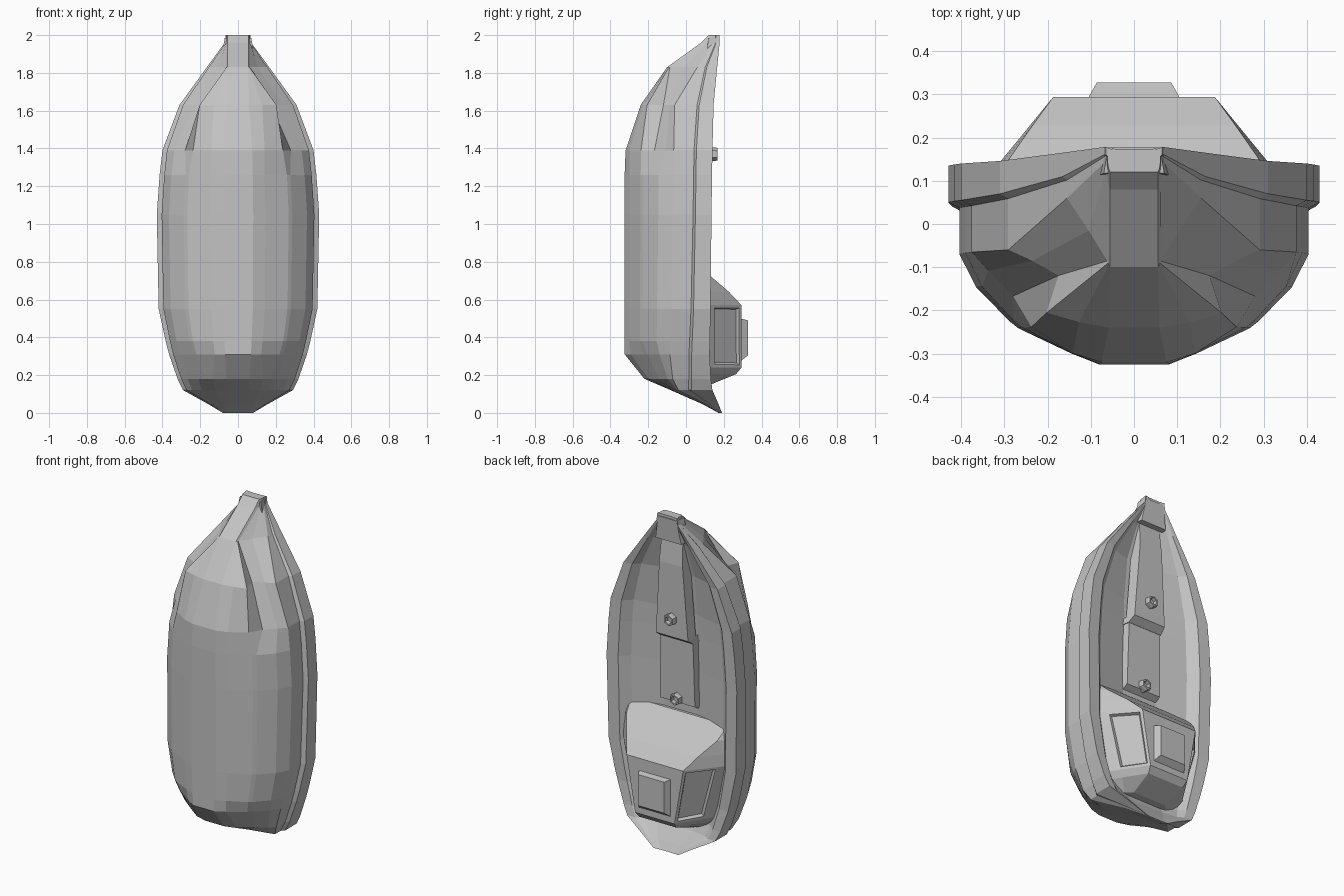
import bpy, bmesh, math

if "Cube" in bpy.data.objects:
    bpy.data.objects.remove(bpy.data.objects["Cube"])

grey = bpy.data.materials.new("plain_grey")
grey.use_nodes = True
grey.diffuse_color = (0.55, 0.55, 0.55, 1)
grey.node_tree.nodes["Principled BSDF"].inputs["Base Color"].default_value = (0.55, 0.55, 0.55, 1)


def finish(name, bm):
    bmesh.ops.recalc_face_normals(bm, faces=bm.faces)
    mesh = bpy.data.meshes.new(name)
    bm.to_mesh(mesh)
    bm.free()
    mesh.materials.append(grey)
    obj = bpy.data.objects.new(name, mesh)
    bpy.context.collection.objects.link(obj)
    return obj


def loft(rings):
    """Skin a list of equal-length rings and cap both ends."""
    bm = bmesh.new()
    rows = [[bm.verts.new(p) for p in ring] for ring in rings]
    for a, b in zip(rows, rows[1:]):
        for i in range(len(a)):
            j = (i + 1) % len(a)
            bm.faces.new((a[i], a[j], b[j], b[i]))
    bm.faces.new(rows[0])
    bm.faces.new(rows[-1])
    bmesh.ops.recalc_face_normals(bm, faces=bm.faces)
    return bm


def mirrored(half, z):
    """Close a half section (x, y) across the centre plane."""
    return [(x, y, z) for x, y in half] + [(-x, y, z) for x, y in reversed(half)]


# Bilge curves from keel to belt: share of width, share of depth
round_bilge = [(0.2, 0.9), (0.58, 0.67), (0.64, 0.61), (0.88, 0.3)]
stern_bilge = [(0.2, 0.86), (0.55, 0.58), (0.64, 0.5), (0.88, 0.23)]
tail_bilge = [(0.3, 0.86), (0.5, 0.62), (0.62, 0.48), (0.86, 0.18)]
# Recessed panels on the sides of the bow
ledge_bilge = [(0.22, 0.92), (0.54, 0.68), (0.68, 0.4), (0.87, 0.17)]
step_bilge = [(0.3, 0.93), (0.62, 0.81), (0.5, 0.33), (0.76, 0.14)]
stem_bilge = [(0.03, 0.97), (0.05, 0.94), (0.07, 0.91), (0.5, 0.47)]

# Hull: z, half width, rim top, rim underside, belt edge, keel, floor, bilge
stations = [
    (0.00, 0.08, 0.19, 0.183, 0.178, 0.172, 0.185, round_bilge),
    (0.045, 0.155, 0.173, 0.13, 0.11, 0.09, 0.155, tail_bilge),
    (0.12, 0.29, 0.14, 0.03, -0.04, -0.08, 0.10, tail_bilge),
    (0.18, 0.32, 0.132, 0.03, -0.07, -0.22, 0.07, tail_bilge),
    (0.31, 0.365, 0.125, 0.03, -0.085, -0.325, 0.05, stern_bilge),
    (0.38, 0.383, 0.127, 0.033, -0.083, -0.325, 0.05, round_bilge),
    (0.55, 0.42, 0.13, 0.04, -0.08, -0.325, 0.045, round_bilge),
    (1.05, 0.43, 0.135, 0.05, -0.07, -0.325, 0.045, round_bilge),
    (1.26, 0.415, 0.138, 0.053, -0.067, -0.325, 0.05, round_bilge),
    (1.39, 0.40, 0.14, 0.055, -0.065, -0.32, 0.055, ledge_bilge),
    (1.63, 0.31, 0.146, 0.07, -0.06, -0.24, 0.08, step_bilge),
    (1.83, 0.165, 0.165, 0.11, 0.06, -0.10, 0.125, stem_bilge),
    (1.96, 0.07, 0.178, 0.16, 0.145, 0.08, 0.172, round_bilge),
    (2.00, 0.065, 0.178, 0.16, 0.145, 0.12, 0.172, round_bilge),
]
rings = []
for z, w, top, low, belt, keel, floor, bilge in stations:
    wb = w * 0.94
    k = max(0.2 * wb, min(0.055, wb * 0.9))
    half = [(k + (wb - k) * u, belt + (keel - belt) * t)
            for u, t in [(0, 1)] + bilge + [(1, 0)]]
    half += [(wb, low - (top - low) * 0.15), (w, low), (w, top),
             (w * 0.83, top - 0.004), (w * 0.71, top + (floor - top) * 0.6),
             (min(0.115, w * 0.5), floor)]
    rings.append(mirrored(half, z))
finish("hull", loft(rings))

# Raised planks along the deck, with a cap plate behind the stem
planks = {
    "bow_plank": [(1.23, 0.113, 0.09), (1.26, 0.106, 0.132), (1.70, 0.077, 0.143), (1.85, 0.07, 0.13)],
    "floor_plank": [(0.83, 0.115, 0.045), (0.85, 0.115, 0.08), (1.27, 0.108, 0.09)],
    "bow_cap": [(1.845, 0.085, 0.166), (1.985, 0.06, 0.1775)],
}
for name, rows in planks.items():
    finish(name, loft([mirrored([(h, y), (h + 0.01, y - 0.06)], z) for z, h, y in rows]))

# Cabin: z, base half width, roof height, roof half width
cabin = [
    (0.15, 0.20, 0.13, 0.11),
    (0.205, 0.265, 0.265, 0.12),
    (0.24, 0.295, 0.294, 0.13),
    (0.57, 0.395, 0.294, 0.187),
    (0.64, 0.39, 0.228, 0.235),
    (0.72, 0.375, 0.135, 0.30),
    (0.79, 0.345, 0.06, 0.32),
]
rings = []
for z, base, roof, half_roof in cabin:
    mid = min(0.14, 0.04 + (roof - 0.04) * 0.6)
    t = (mid - 0.04) / (roof - 0.04)
    rings.append(mirrored([(half_roof, roof), (base + (half_roof - base) * t, mid), (base, 0.04)], z))
bm = loft(rings)
windows = []
for f in bm.faces:
    c = f.calc_center_median()
    if 0.3 < c.z < 0.5 and abs(c.x) > 0.1 and c.y > 0.16:
        windows.append(f)
bmesh.ops.inset_individual(bm, faces=windows, thickness=0.022, depth=0)
bmesh.ops.inset_individual(bm, faces=windows, thickness=0.012, depth=-0.016)
finish("cabin", bm)

# Roof hatch
hatch = [(0.285, 0.11, 0.27, 0.50), (0.328, 0.086, 0.305, 0.49)]
finish("roof_hatch", loft([[(-h, y, a), (h, y, a), (h, y, b), (-h, y, b)] for y, h, a, b in hatch]))

# Hollow hexagonal bolts on the planks
for name, y, z in (("upper_bolt", 0.143, 1.37), ("lower_bolt", 0.088, 0.875)):
    rings = []
    for r, dy in ((0.036, -0.02), (0.036, 0.012), (0.032, 0.024), (0.023, 0.024), (0.02, 0.001)):
        rings.append([(r * math.sin(i * math.pi / 3), y + dy, z + r * math.cos(i * math.pi / 3))
                      for i in range(6)])
    finish(name, loft(rings))
